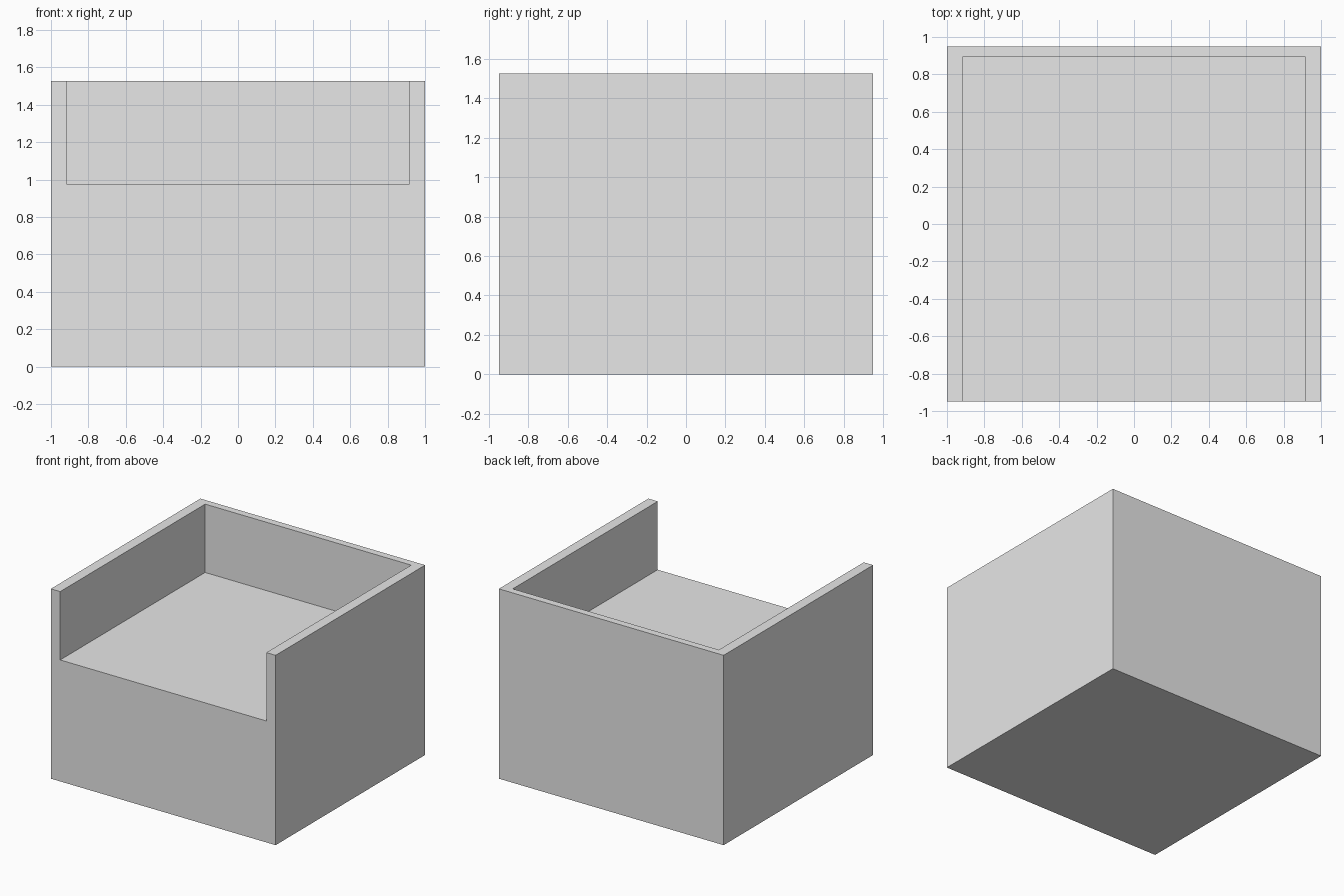
import bpy

if "Cube" in bpy.data.objects:
    bpy.data.objects.remove(bpy.data.objects["Cube"])

W, D, H = 2.0, 1.90, 1.527          # overall size
SEAT_Z = 0.977                      # height of the seat surface
INNER_X, INNER_Y = 0.917, 0.892     # inner faces of the arms and back


def box(name, lo, hi):
    """Axis-aligned box between two corners."""
    bpy.ops.mesh.primitive_cube_add(size=1)
    ob = bpy.context.object
    ob.name = ob.data.name = name
    for v in ob.data.vertices:
        v.co = [a + (c + 0.5) * (b - a) for c, a, b in zip(v.co, lo, hi)]
    return ob


# Solid armchair block
body = box("armchair_body", (-W / 2, -D / 2, 0), (W / 2, D / 2, H))

# Seat recess, open at the front and top
cutter = box("seat_recess_cutter", (-INNER_X, -D / 2 - 0.3, SEAT_Z), (INNER_X, INNER_Y, H + 0.3))
cutter.hide_render = True

mod = body.modifiers.new("seat_recess", 'BOOLEAN')
mod.operation = 'DIFFERENCE'
mod.solver = 'EXACT'
mod.object = cutter
bpy.ops.object.select_all(action='DESELECT')
body.select_set(True)
bpy.context.view_layer.objects.active = body
bpy.ops.object.modifier_apply(modifier=mod.name)
bpy.data.objects.remove(cutter, do_unlink=True)

# One plain grey
grey = bpy.data.materials.new("light grey")
grey.diffuse_color = (0.8, 0.8, 0.8, 1)
grey.use_nodes = True
grey.node_tree.nodes["Principled BSDF"].inputs["Base Color"].default_value = grey.diffuse_color
body.data.materials.clear()
body.data.materials.append(grey)
